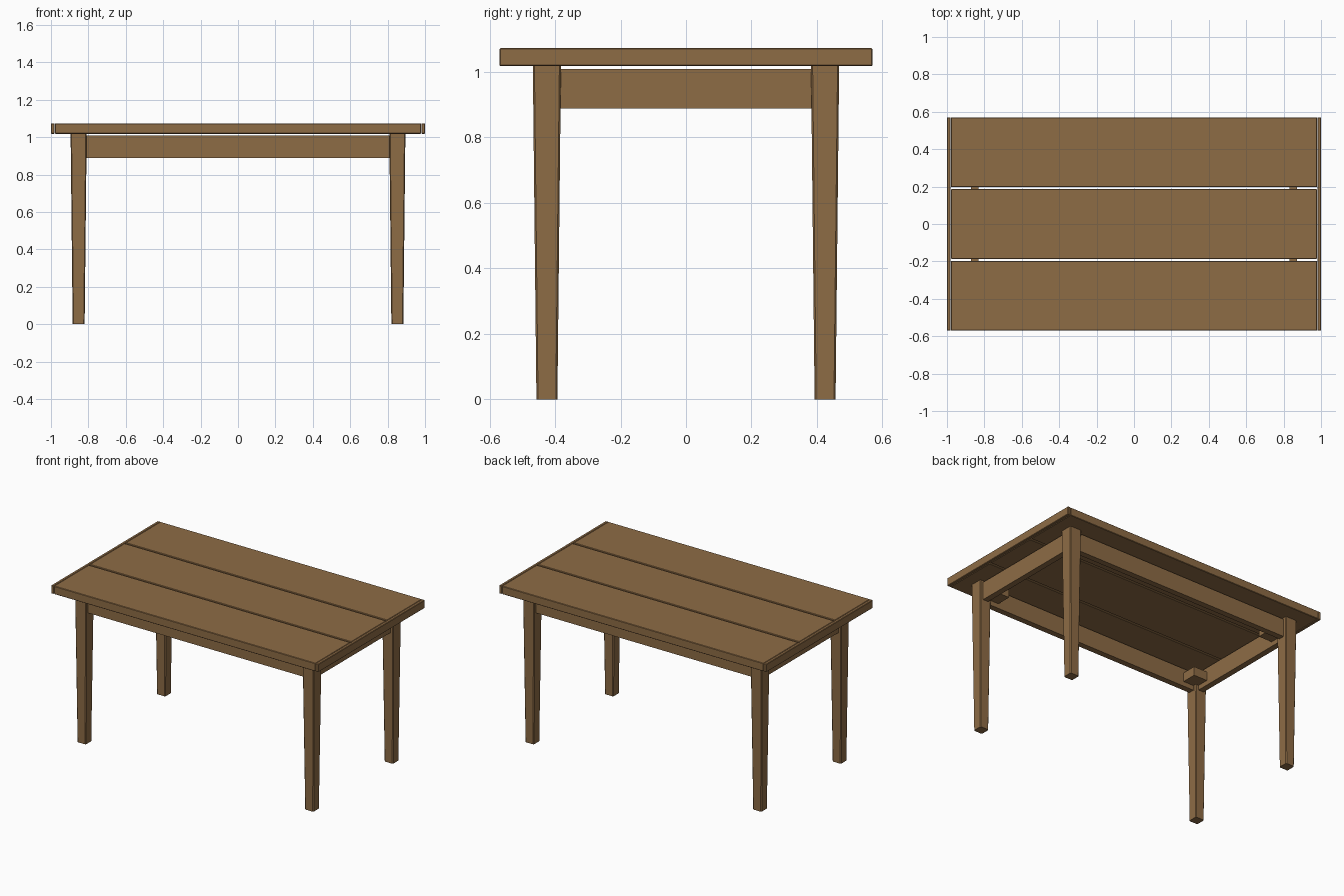
import bpy, bmesh

if "Cube" in bpy.data.objects:
    bpy.data.objects.remove(bpy.data.objects["Cube"])

wood = bpy.data.materials.new("brown wood")
wood.diffuse_color = (0.27, 0.15, 0.06, 1)
wood.use_nodes = True
wood.node_tree.nodes["Principled BSDF"].inputs["Base Color"].default_value = wood.diffuse_color


def box(name, lo, hi, bevel=0.0, taper=1.0):
    """Box between two corners; taper scales its bottom, bevel chamfers its edges."""
    c = [(a + b) / 2 for a, b in zip(lo, hi)]
    s = [b - a for a, b in zip(lo, hi)]
    bm = bmesh.new()
    bmesh.ops.create_cube(bm, size=1)
    for v in bm.verts:
        k = taper if v.co.z < 0 else 1.0
        v.co = (v.co.x * s[0] * k, v.co.y * s[1] * k, v.co.z * s[2])
    if bevel:
        edges = bm.edges[:]
        if taper != 1.0:  # legs: only the long edges
            edges = [e for e in edges if abs(e.verts[0].co.z - e.verts[1].co.z) > 0.1]
        bmesh.ops.bevel(bm, geom=edges, offset=bevel, segments=1, affect='EDGES')
    me = bpy.data.meshes.new(name)
    bm.to_mesh(me)
    bm.free()
    me.materials.append(wood)
    ob = bpy.data.objects.new(name, me)
    ob.location = c
    bpy.context.collection.objects.link(ob)
    return ob


Z0, Z1 = 1.018, 1.073          # table top
LX, LY, LH = 0.852, 0.425, 0.043  # leg centre and half width
AZ0, AZ1, AT = 0.888, 1.009, 0.02  # apron heights and half thickness

# three planks with narrow gaps
for i, side in enumerate(("front", "middle", "back")):
    y = (i - 1) * 0.383
    box(side + "_plank", (-0.979, y - 0.1865, Z0), (0.979, y + 0.1865, Z1), 0.003)

for sx, xn in ((-1, "left"), (1, "right")):
    # end strips and side aprons
    x = sx * 0.99
    box(xn + "_end_strip", (x - 0.01, -0.57, Z0), (x + 0.01, 0.57, Z1), 0.003)
    x = sx * LX
    box(xn + "_apron", (x - AT, -LY + 0.04, AZ0), (x + AT, LY - 0.04, AZ1))
    for sy, yn in ((-1, "front"), (1, "back")):
        # tapered legs
        y = sy * LY
        box(f"{yn}_{xn}_leg", (x - LH, y - LH, 0), (x + LH, y + LH, Z0), 0.005, 0.745)
        # corner blocks inside the aprons
        bx, by = sx * (LX - 0.07), sy * (LY - 0.07)
        box(f"{yn}_{xn}_corner_block", (bx - 0.05, by - 0.05, 0.92), (bx + 0.05, by + 0.05, 0.98))

# long aprons
for sy, yn in ((-1, "front"), (1, "back")):
    y = sy * LY
    box(yn + "_apron", (-LX + 0.04, y - AT, AZ0), (LX - 0.04, y + AT, AZ1))
